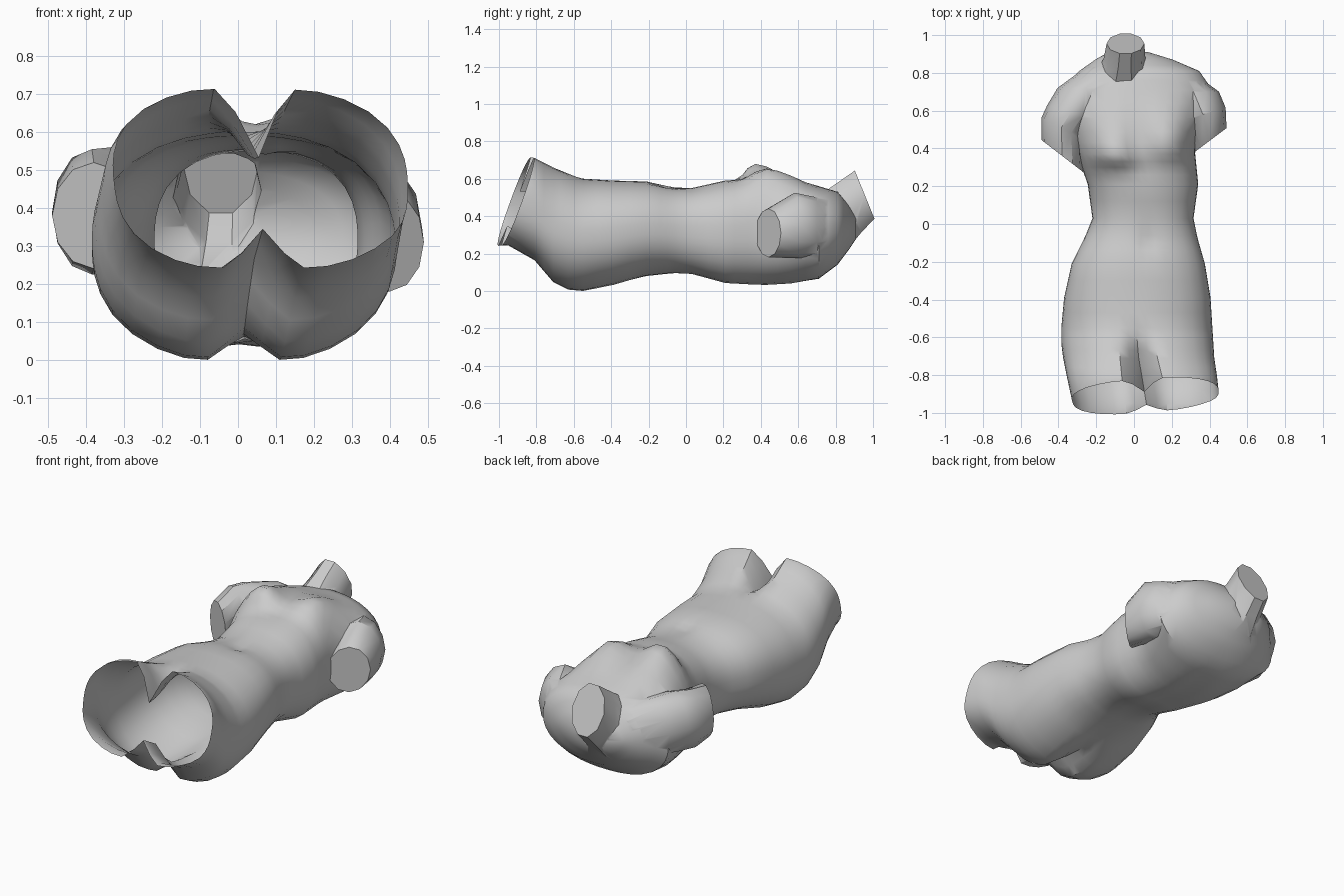
import bpy, bmesh, math
from mathutils import Vector

if "Cube" in bpy.data.objects:
    bpy.data.objects.remove(bpy.data.objects["Cube"])

stone = bpy.data.materials.new("grey stone")
stone.diffuse_color = (0.6, 0.6, 0.6, 1)
stone.use_nodes = True
stone.node_tree.nodes["Principled BSDF"].inputs["Base Color"].default_value = stone.diffuse_color

# Torso stations: y, left x, right x, bottom z, top z, squareness, front cleft, back cleft
STATIONS = [
    (-1.12, -.31, .45, .23, .75, .78, .20, .11),
    (-.96, -.33, .45, .235, .735, .78, .20, .11),
    (-.82, -.36, .435, .155, .72, .80, .19, .11),
    (-.72, -.38, .42, .035, .67, .85, .13, .11),
    (-.64, -.39, .415, -.005, .635, .87, .06, .09),
    (-.56, -.39, .41, -.012, .60, .88, 0, .08),
    (-.40, -.375, .40, .025, .59, .85, 0, .03),
    (-.22, -.335, .37, .08, .585, .85, 0, 0),
    (-.08, -.265, .33, .095, .555, .85, 0, 0),
    (.02, -.225, .31, .085, .55, .82, 0, .01),
    (.20, -.25, .335, .035, .59, .82, 0, .015),
    (.40, -.32, .315, .025, .61, .80, .02, .015),
    (.55, -.36, .36, .035, .61, .80, .01, .01),
    (.70, -.39, .41, .065, .56, .85, 0, 0),
    (.80, -.295, .34, .14, .53, .9, 0, 0),
    (.86, -.21, .20, .22, .46, 1, 0, 0),
    (.90, -.14, .07, .28, .40, 1, 0, 0),
]


def station(y):
    for a, b in zip(STATIONS, STATIONS[1:]):
        if y <= b[0]:
            t = (y - a[0]) / (b[0] - a[0])
            return [p + (q - p) * t for p, q in zip(a, b)]
    return STATIONS[-1]


def bump(x, y, cx, cy, rx, low, high):
    ry = low if y < cy else high
    return math.exp(-((x - cx) / rx) ** 2 - ((y - cy) / ry) ** 2)


def torso_ring(y, n=40):
    y, x0, x1, z0, z1, e, front, back = station(y)
    pts = []
    for i in range(n):
        t = 2 * math.pi * i / n
        a = t - .125 * math.sin(4 * t)       # denser at the clefts and sides
        c, s = math.cos(a), math.sin(a)
        dx = (x1 - x0) / 2 * math.copysign(abs(c) ** e, c) if abs(c) > 1e-6 else 0
        x = (x0 + x1) / 2 + dx
        z = (z0 + z1) / 2 + (z1 - z0) / 2 * math.copysign(abs(s) ** e, s)
        if s > 0.01:
            w = .055 if y < 0 else .08
            z -= front * math.exp(-(dx / w) ** 2)
            z += .09 * bump(x, y, -.11, .35, .12, .06, .13)    # breasts
            z += .075 * bump(x, y, .19, .41, .11, .09, .13)
            z -= .02 * bump(x, y, .07, -.11, .04, .05, .05)    # navel
        elif s < -0.01:
            z += back * math.exp(-(dx / .06) ** 2)
        pts.append((x, y, z))
    return pts


def ring(centre, u, v, n=12):
    c, u, v = Vector(centre), Vector(u), Vector(v)
    return [c + u * math.cos(2 * math.pi * i / n) + v * math.sin(2 * math.pi * i / n)
            for i in range(n)]


def loft(name, rings):
    """Closed skin through a list of equal rings."""
    bm = bmesh.new()
    rows = [[bm.verts.new(p) for p in r] for r in rings]
    n = len(rows[0])
    for a, b in zip(rows, rows[1:]):
        for i in range(n):
            bm.faces.new((a[i], a[(i + 1) % n], b[(i + 1) % n], b[i]))
    for row in (rows[0], rows[-1]):
        bm.faces.new(row)
    bmesh.ops.recalc_face_normals(bm, faces=bm.faces)
    me = bpy.data.meshes.new(name)
    bm.to_mesh(me)
    bm.free()
    ob = bpy.data.objects.new(name, me)
    bpy.context.collection.objects.link(ob)
    me.materials.append(stone)
    return ob


def arm(name, rows):
    # each row: centre x, y, z, radius x, radius z, slant of the ring
    return loft(name, [ring((x, y, z), (rx, rx * k, 0), (0, 0, rz))
                       for x, y, z, rx, rz, k in rows])


# Body
ys = [-1.12, -1.04, -.96, -.89, -.82, -.77, -.72, -.68, -.64, -.60, -.56, -.48, -.40,
      -.31, -.22, -.15, -.11, -.07, .02, .11, .20, .25, .29, .32, .36, .42, .48, .55,
      .63, .70, .75, .80, .83, .86, .90]
torso = loft("torso", [torso_ring(y) for y in ys])

# Neck stump with a slanted cut
neck = loft("neck", [
    ring((-.06, .73, .33), (.15, 0, 0), (0, .05, -.13), 10),
    ring((-.06, .795, .38), (.14, 0, 0), (0, .065, -.16), 10),
    ring((-.055, .87, .45), (.11, 0, 0), (0, .06, -.145), 10),
    ring((-.05, .945, .515), (.10, 0, 0), (0, .055, -.135), 10)])

# Arm stumps
right_arm = arm("right_arm", [
    (.22, .79, .33, .09, .13, 0), (.31, .69, .34, .135, .16, 0),
    (.36, .57, .35, .12, .175, .3), (.395, .43, .31, .09, .13, .75)])
left_arm = arm("left_arm", [
    (-.17, .82, .35, .09, .11, 0), (-.26, .71, .38, .15, .16, 0),
    (-.34, .58, .39, .125, .17, -.3), (-.39, .50, .39, .105, .165, -.5),
    (-.385, .35, .38, .11, .14, -.77)])

# Join the parts into one skin
for part in (neck, right_arm, left_arm):
    m = torso.modifiers.new("join", 'BOOLEAN')
    m.operation, m.solver, m.object = 'UNION', 'EXACT', part
dg = bpy.context.evaluated_depsgraph_get()
joined = bpy.data.meshes.new_from_object(torso.evaluated_get(dg))
torso.modifiers.clear()
torso.data = joined
for part in (neck, right_arm, left_arm):
    bpy.data.objects.remove(part)

# Cut the thighs open along a slanted plane
bm = bmesh.new()
bm.from_mesh(joined)
bmesh.ops.bisect_plane(bm, geom=bm.verts[:] + bm.edges[:] + bm.faces[:],
                       plane_co=(0, -1.10, 0), plane_no=(.08, -1, .37), clear_outer=True)
# Settle on the ground, centred
for axis in (0, 1, 2):
    vals = [v.co[axis] for v in bm.verts]
    shift = min(vals) if axis == 2 else (min(vals) + max(vals)) / 2
    for v in bm.verts:
        v.co[axis] -= shift
bm.to_mesh(joined)
bm.free()

bpy.context.view_layer.objects.active = torso
torso.select_set(True)
bpy.ops.object.shade_smooth_by_angle(angle=math.radians(40))
